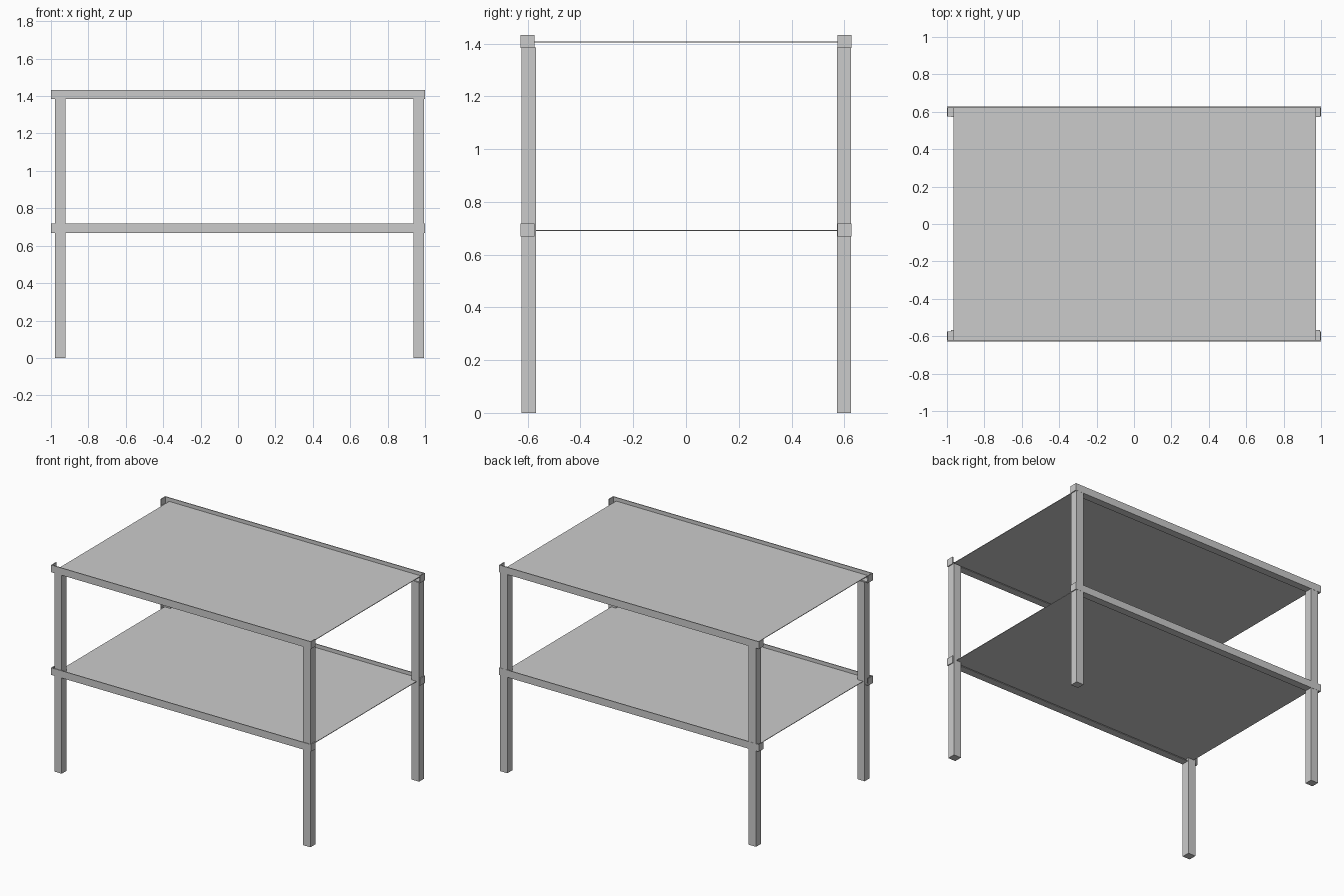
import bpy

if "Cube" in bpy.data.objects:
    bpy.data.objects.remove(bpy.data.objects["Cube"])


def box(name, x, y, z):
    """Axis-aligned box from (min, max) ranges."""
    verts = [(a, b, c) for a in x for b in y for c in z]
    faces = [(0, 1, 3, 2), (4, 6, 7, 5), (0, 4, 5, 1),
             (2, 3, 7, 6), (0, 2, 6, 4), (1, 5, 7, 3)]
    mesh = bpy.data.meshes.new(name)
    mesh.from_pydata(verts, [], faces)
    obj = bpy.data.objects.new(name, mesh)
    bpy.context.collection.objects.link(obj)
    return obj


T = 0.006       # sheet metal thickness
OUT = 0.627     # outer face of the rails
W = 0.052       # rail width
H = 0.05        # rail height


def rail(name, side, z0):
    """Angle rail: outer web, bottom flange and closed ends."""
    def yr(a, b):
        return tuple(sorted((side * a, side * b)))
    z1 = z0 + H
    box(name + "_web", (-1, 1), yr(OUT - T, OUT), (z0, z1))
    box(name + "_flange", (-1 + T, 1 - T), yr(OUT - W, OUT - T), (z0, z0 + T))
    for end, x in (("left", (-1, -1 + T)), ("right", (1 - T, 1))):
        box(f"{name}_{end}_end", x, yr(OUT - W, OUT - T), (z0, z1))


# Shelves: a thin panel resting at mid-height of two rails
for level, z0 in (("lower", 0.668), ("upper", 1.383)):
    rail(f"{level}_front_rail", -1, z0)
    rail(f"{level}_back_rail", 1, z0)
    box(f"{level}_shelf", (-0.965, 0.973), (-OUT + T, OUT - T),
        (z0 + 0.021, z0 + 0.025))

# Legs
for side, x in (("left", (-0.978, -0.921)), ("right", (0.937, 0.994))):
    for end, y in (("front", (-0.623, -0.568)), ("back", (0.572, 0.626))):
        box(f"{end}_{side}_leg", x, y, (0, 1.385))
